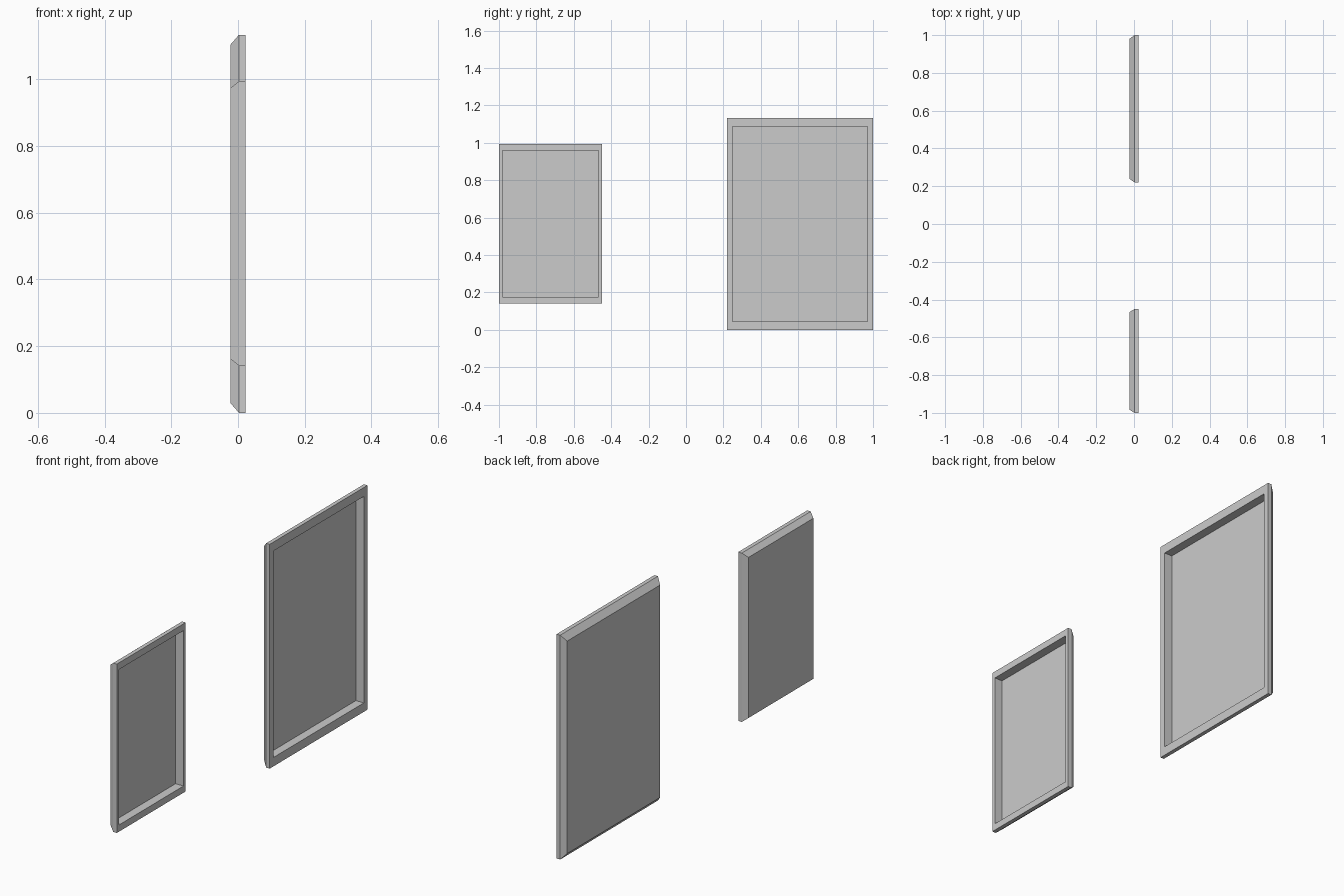
import bpy
import bmesh

if "Cube" in bpy.data.objects:
    bpy.data.objects.remove(bpy.data.objects["Cube"])

FRONT, EDGE, BACK, FLOOR = 0.023, 0.003, -0.023, -0.021


def picture_frame(name, y0, y1, z0, z1, bevel, lip):
    """Shallow tray frame facing +x: chamfered back, recessed picture panel.
    bevel and lip are (y, z) insets from the outer rectangle."""
    bm = bmesh.new()

    def ring(x, inset):
        a, b = inset
        corners = [(y0 + a, z0 + b), (y1 - a, z0 + b),
                   (y1 - a, z1 - b), (y0 + a, z1 - b)]
        return [bm.verts.new((x, y, z)) for y, z in corners]

    # profile from the recess floor, over the front lip, to the back
    rings = [ring(FLOOR, lip), ring(FRONT, lip), ring(FRONT, (0, 0)),
             ring(EDGE, (0, 0)), ring(BACK, bevel)]
    for r, s in zip(rings, rings[1:]):
        for i in range(4):
            j = (i + 1) % 4
            bm.faces.new((r[i], r[j], s[j], s[i]))
    bm.faces.new(rings[0])    # picture panel
    bm.faces.new(rings[-1])   # back panel
    bmesh.ops.recalc_face_normals(bm, faces=bm.faces)

    mesh = bpy.data.meshes.new(name)
    bm.to_mesh(mesh)
    bm.free()
    obj = bpy.data.objects.new(name, mesh)
    bpy.context.collection.objects.link(obj)
    return obj


# Large frame
picture_frame("large_picture_frame", 0.22, 1.0, 0.0, 1.133,
              bevel=(0.019, 0.03), lip=(0.029, 0.045))
# Small frame
picture_frame("small_picture_frame", -1.0, -0.45, 0.141, 0.994,
              bevel=(0.016, 0.021), lip=(0.018, 0.034))
